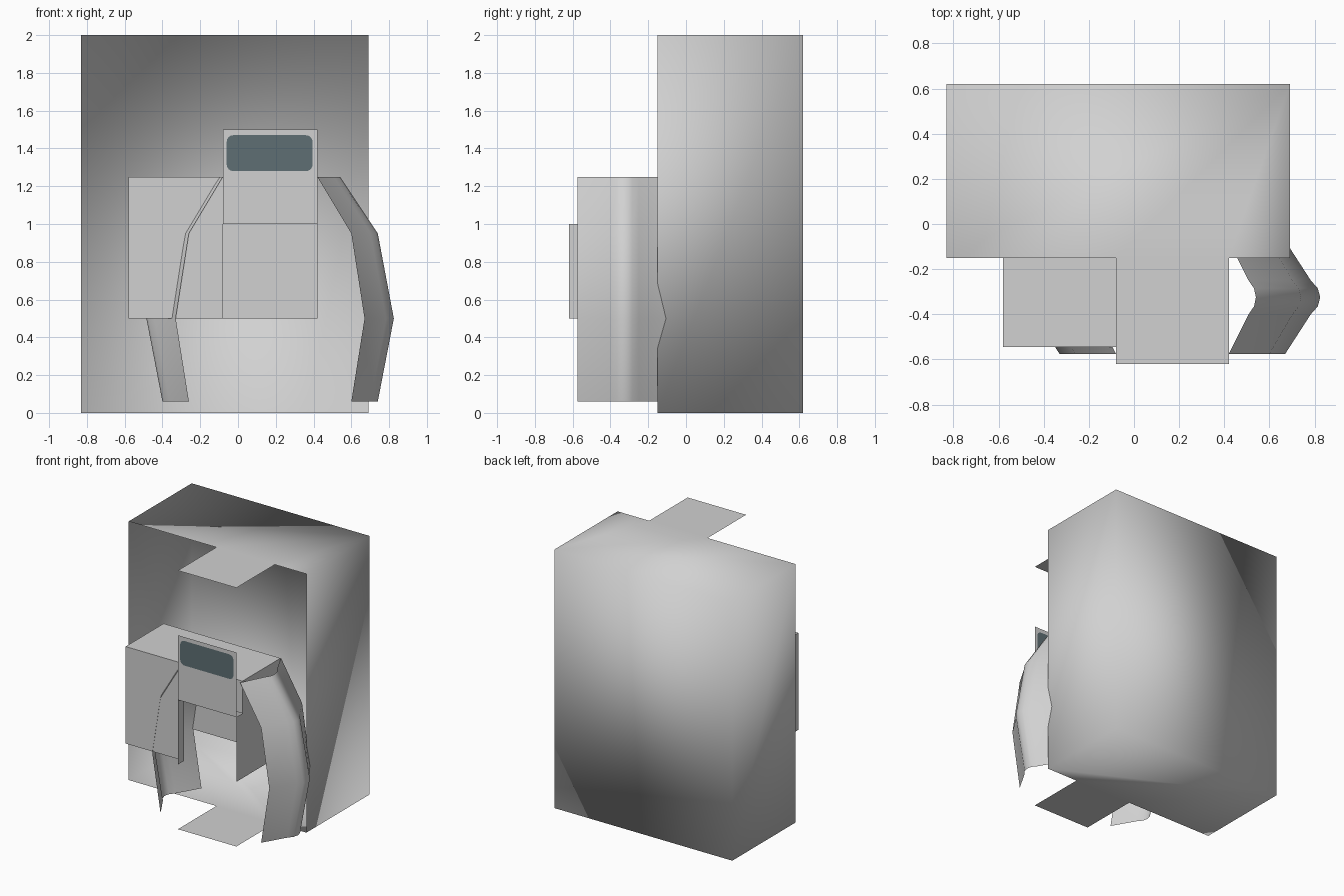
import bpy, bmesh, math

if "Cube" in bpy.data.objects:
    bpy.data.objects.remove(bpy.data.objects["Cube"])


def material(name, rgb):
    m = bpy.data.materials.new(name)
    m.diffuse_color = (*rgb, 1)
    m.use_nodes = True
    m.node_tree.nodes["Principled BSDF"].inputs["Base Color"].default_value = m.diffuse_color
    return m


GREY = material("light_grey", (0.64, 0.64, 0.64))
GLASS = material("dark_slate", (0.114, 0.159, 0.174))


def make_object(name, verts, faces, mats=(GREY,), smooth=False):
    me = bpy.data.meshes.new(name)
    me.from_pydata(verts, [], faces)
    for m in mats:
        me.materials.append(m)
    me.polygons.foreach_set("use_smooth", [smooth] * len(me.polygons))
    me.update()
    ob = bpy.data.objects.new(name, me)
    bpy.context.collection.objects.link(ob)
    return ob


# Tall outer shell: open front, T-shaped roof and floor, softly shaded
plan = [(-.83, .62), (-.83, -.15), (-.08, -.15), (-.08, -.62),
        (.42, -.62), (.42, -.15), (.69, -.15), (.69, .62)]
n = len(plan)
verts = [(x, y, z) for z in (0, 2) for x, y in plan]
faces = [tuple(range(n - 1, -1, -1)), tuple(range(n, 2 * n))]
for i in (0, 6, 7):                      # left, right and back walls
    j = (i + 1) % n
    faces.append((i, j, j + n, i + n))
make_object("outer_shell", verts, faces, smooth=True)

# Inner box: open underneath, with a doorway in its right half
X0, XM, X1 = -.58, -.08, .42
YF, YB, YP = -.545, -.08, -.62           # front, back, projecting panel
Z0, ZM, Z1 = .5, 1.0, 1.25


def wall(a, b, z0, z1):
    """Vertical quad from plan point a to b, facing right of the walk."""
    return [(*a, z0), (*b, z0), (*b, z1), (*a, z1)]


quads = [
    wall((X0, YF), (XM, YF), Z0, Z1),            # front left
    wall((XM, YF), (X1, YF), ZM, Z1),            # above the doorway
    wall((X1, YF), (X1, YB), Z0, Z1),            # right side
    wall((X1, YB), (X0, YB), Z0, Z1),            # back
    wall((X0, YB), (X0, YF), Z0, Z1),            # left side
    wall((X1, YP), (X1, YF), Z0, ZM),            # doorway cheeks
    wall((XM, YF), (XM, YP), Z0, ZM),
    [(X0, YF, Z1), (X1, YF, Z1), (X1, YB, Z1), (X0, YB, Z1)],  # top
]
make_object("inner_box", [v for q in quads for v in q],
            [tuple(range(4 * i, 4 * i + 4)) for i in range(len(quads))])

# Front panel with a rounded window cut into it
outer = [(XM, YP, 1.0), (X1, YP, 1.0), (X1, YP, 1.5), (XM, YP, 1.5)]
r, window = .035, []
corners = [(.395, 1.47, 0), (-.06, 1.47, 90), (-.06, 1.28, 180), (.395, 1.28, 270)]
for cx, cz, start in corners:
    sx = -1 if cx > 0.17 else 1
    sz = -1 if cz > 1.4 else 1
    for k in range(5):
        a = math.radians(start + k * 22.5)
        window.append((cx + sx * r + r * math.cos(a), YP, cz + sz * r + r * math.sin(a)))
panel = make_object("window_panel", [], [], mats=(GREY, GLASS))
bm = bmesh.new()
loops = [[bm.verts.new(v) for v in loop] for loop in (outer, window)]
edges = [bm.edges.new((lp[i - 1], lp[i])) for lp in loops for i in range(len(lp))]
bmesh.ops.triangle_fill(bm, edges=edges, use_beauty=True, normal=(0, -1, 0))
inner = set(loops[1])
for f in [f for f in bm.faces if all(v in inner for v in f.verts)]:
    bm.faces.remove(f)
glass = bm.faces.new(loops[1])
glass.material_index = 1
bm.normal_update()
for f in bm.faces:
    if f.normal.y > 0:
        f.normal_flip()
bm.to_mesh(panel.data)
bm.free()

# Pair of bowed side panels, mirrored about the middle of the doorway
section = [(0, -.575), (.73, -.40), (.93, -.365), (1, -.325),
           (.93, -.285), (.73, -.25), (0, -.075)]
levels = [(.06, .60, .14), (.5, .67, .155), (.95, .60, .14), (1.25, .42, .12)]
MID, m = .17, len(section)
for side, name in ((1, "right_side_panel"), (-1, "left_side_panel")):
    verts = [(MID + side * (x + w * s - MID), y, z)
             for z, x, w in levels for s, y in section]
    faces = []
    for i in range(len(levels) - 1):
        for j in range(m - 1):
            a = i * m + j
            q = (a, a + 1, a + m + 1, a + m)
            faces.append(q if side > 0 else q[::-1])
    make_object(name, verts, faces, smooth=True)
